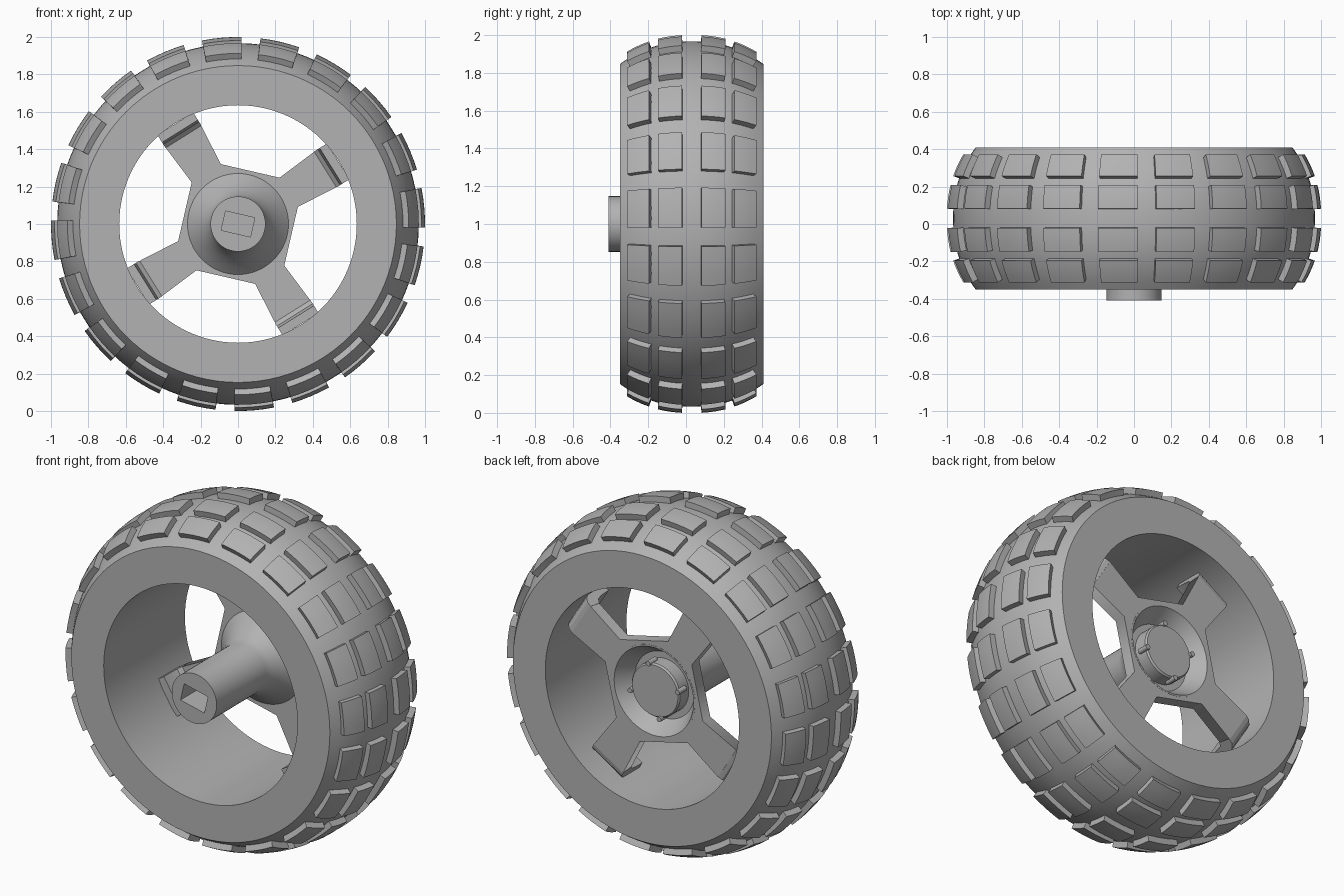
import bpy, bmesh, math
from mathutils import Matrix, Vector

if "Cube" in bpy.data.objects:
    bpy.data.objects.remove(bpy.data.objects["Cube"])

AXLE_Z = 1.0      # height of the wheel axis
MID_Y = 0.03      # middle plane of the tyre
HALF_W = 0.38     # half the tyre width
SPOKE_ANGLES = [math.radians(32 + 90 * k) for k in range(4)]

grey = bpy.data.materials.new("plain_grey")
grey.use_nodes = True
grey.diffuse_color = (0.45, 0.45, 0.45, 1)
grey.node_tree.nodes["Principled BSDF"].inputs["Base Color"].default_value = grey.diffuse_color


def activate(obj):
    bpy.ops.object.select_all(action='DESELECT')
    obj.select_set(True)
    bpy.context.view_layer.objects.active = obj


def finish(name, bm, fix_normals=True):
    """Turn a bmesh into a named object with soft curves and sharp edges."""
    if fix_normals:
        bmesh.ops.recalc_face_normals(bm, faces=bm.faces)
    mesh = bpy.data.meshes.new(name)
    bm.to_mesh(mesh)
    bm.free()
    obj = bpy.data.objects.new(name, mesh)
    bpy.context.collection.objects.link(obj)
    mesh.materials.append(grey)
    activate(obj)
    bpy.ops.object.shade_smooth_by_angle(angle=math.radians(28))
    return obj


def polar(r, y, a):
    return Vector((r * math.cos(a), y, AXLE_Z + r * math.sin(a)))


def lathe(name, profile, segments=96):
    """Revolve a closed (radius, y) profile around the axle."""
    bm = bmesh.new()
    rings = []
    for r, y in profile:
        if r == 0:
            rings.append([bm.verts.new(polar(0, y, 0))] * segments)
        else:
            rings.append([bm.verts.new(polar(r, y, math.tau * i / segments))
                          for i in range(segments)])
    for a, b in zip(rings, rings[1:] + rings[:1]):
        for i in range(segments):
            j = (i + 1) % segments
            corners = list(dict.fromkeys((a[i], a[j], b[j], b[i])))
            if len(corners) > 2:
                bm.faces.new(corners)
    return finish(name, bm)


def crown(d):
    """Tyre radius at distance d from its middle plane."""
    return 0.967 - 0.12 * abs(d / HALF_W) ** 2.3


def crown_point(d, lift):
    """Point (radius, y) lifted off the crown along its normal."""
    slope = (crown(d + 0.001) - crown(d - 0.001)) / 0.002
    n = Vector((1, -slope)).normalized()
    return crown(d) + n.x * lift, MID_Y + d + n.y * lift


# Tyre and rim
outer = [crown_point(HALF_W * (i / 10 - 1), 0) for i in range(21)]
front_y, back_y = MID_Y - HALF_W, MID_Y + HALF_W
lathe("tire", outer + [(0.74, back_y), (0.74, front_y)])
lathe("rim", [(0.74, front_y), (0.74, back_y), (0.635, back_y), (0.635, front_y)])

# Tread blocks: curved patches thickened down into the tyre
bm = bmesh.new()
STEPS = 4
for d0, d1 in ((-0.325, -0.215), (-0.17, -0.05), (0.05, 0.17), (0.215, 0.325)):
    for k in range(20):
        centre = math.radians(5 + 18 * k)
        grid = []
        for i in range(STEPS + 1):
            r, y = crown_point(d0 + (d1 - d0) * i / STEPS, 0.034)
            grid.append([bm.verts.new(polar(r, y, centre + math.radians(6.1) * (2 * j / STEPS - 1)))
                         for j in range(STEPS + 1)])
        for i in range(STEPS):
            for j in range(STEPS):
                bm.faces.new((grid[i][j], grid[i + 1][j], grid[i + 1][j + 1], grid[i][j + 1]))
treads = finish("tread_blocks", bm, fix_normals=False)
thick = treads.modifiers.new("thickness", 'SOLIDIFY')
thick.thickness = 0.05
thick.offset = -1
bpy.ops.object.modifier_apply(modifier=thick.name)
bpy.ops.object.shade_smooth_by_angle(angle=math.radians(28))

# Four-armed spoke plate with a round centre opening
curve = bpy.data.curves.new("spoke_plate", 'CURVE')
curve.dimensions = '2D'
curve.fill_mode = 'BOTH'
curve.extrude = 0.035
outline = []
for a in SPOKE_ANGLES:
    for along, side in ((0.32, -0.092), (0.565, -0.113), (0.565, 0.113), (0.32, 0.092)):
        outline.append(Matrix.Rotation(a, 2) @ Vector((along, side)))
opening = [Vector((0.262 * math.cos(t), 0.262 * math.sin(t)))
           for t in (math.tau * i / 64 for i in range(64))]
for points in (outline, opening):
    spline = curve.splines.new('POLY')
    spline.points.add(len(points) - 1)
    for p, co in zip(spline.points, points):
        p.co = (co.x, co.y, 0, 1)
    spline.use_cyclic_u = True
plate = bpy.data.objects.new("spoke_plate", curve)
bpy.context.collection.objects.link(plate)
plate.location = (0, 0.265, AXLE_Z)
plate.rotation_euler = (math.pi / 2, 0, 0)
curve.materials.append(grey)
activate(plate)
bpy.ops.object.convert(target='MESH')

# Bent lips where the spokes meet the rim
lip = [(0.56, 0.30), (0.59, 0.293), (0.615, 0.27), (0.632, 0.23), (0.632, 0.10),
       (0.585, 0.10), (0.583, 0.17), (0.573, 0.21), (0.55, 0.23)]
bm = bmesh.new()
for a in SPOKE_ANGLES:
    turn = Matrix.Translation((0, 0, AXLE_Z)) @ Matrix.Rotation(-a, 4, 'Y')
    sides = [[bm.verts.new(turn @ Vector((r, y, s))) for r, y in lip] for s in (-0.113, 0.113)]
    for ring in sides:
        bm.faces.new(ring)
    for i in range(len(lip)):
        j = (i + 1) % len(lip)
        bm.faces.new((sides[0][i], sides[0][j], sides[1][j], sides[1][i]))
finish("spoke_lips", bm)

# Hub: axle tube, flared cone, dished back with a central boss
hub = lathe("hub", [(0, -0.41), (0.147, -0.41), (0.147, 0.05), (0.16, 0.09), (0.19, 0.14),
                    (0.23, 0.19), (0.27, 0.23), (0.27, 0.301), (0.26, 0.301), (0.195, 0.20),
                    (0.158, 0.20), (0.158, 0.28), (0.15, 0.29), (0, 0.29)], 64)

# Rectangular axle socket
bm = bmesh.new()
bmesh.ops.create_cube(bm, size=1, matrix=Matrix.Translation((0, -0.3, AXLE_Z))
                      @ Matrix.Rotation(math.radians(13), 4, 'Y')
                      @ Matrix.Diagonal((0.16, 0.5, 0.105, 1)))
cutter = finish("socket_cutter", bm)
cutter.hide_render = True
cut = hub.modifiers.new("socket", 'BOOLEAN')
cut.object = cutter
cut.operation = 'DIFFERENCE'
cut.solver = 'EXACT'
activate(hub)
bpy.ops.object.modifier_apply(modifier=cut.name)
bpy.data.objects.remove(cutter)
bpy.ops.object.shade_smooth_by_angle(angle=math.radians(28))

# Small pins around the boss
bm = bmesh.new()
for k in range(4):
    spot = polar(0.16, 0.27, math.radians(77 + 90 * k))
    bmesh.ops.create_cone(bm, cap_ends=True, segments=12, radius1=0.015, radius2=0.015, depth=0.07,
                          matrix=Matrix.Translation(spot) @ Matrix.Rotation(math.pi / 2, 4, 'X'))
finish("hub_pins", bm)
